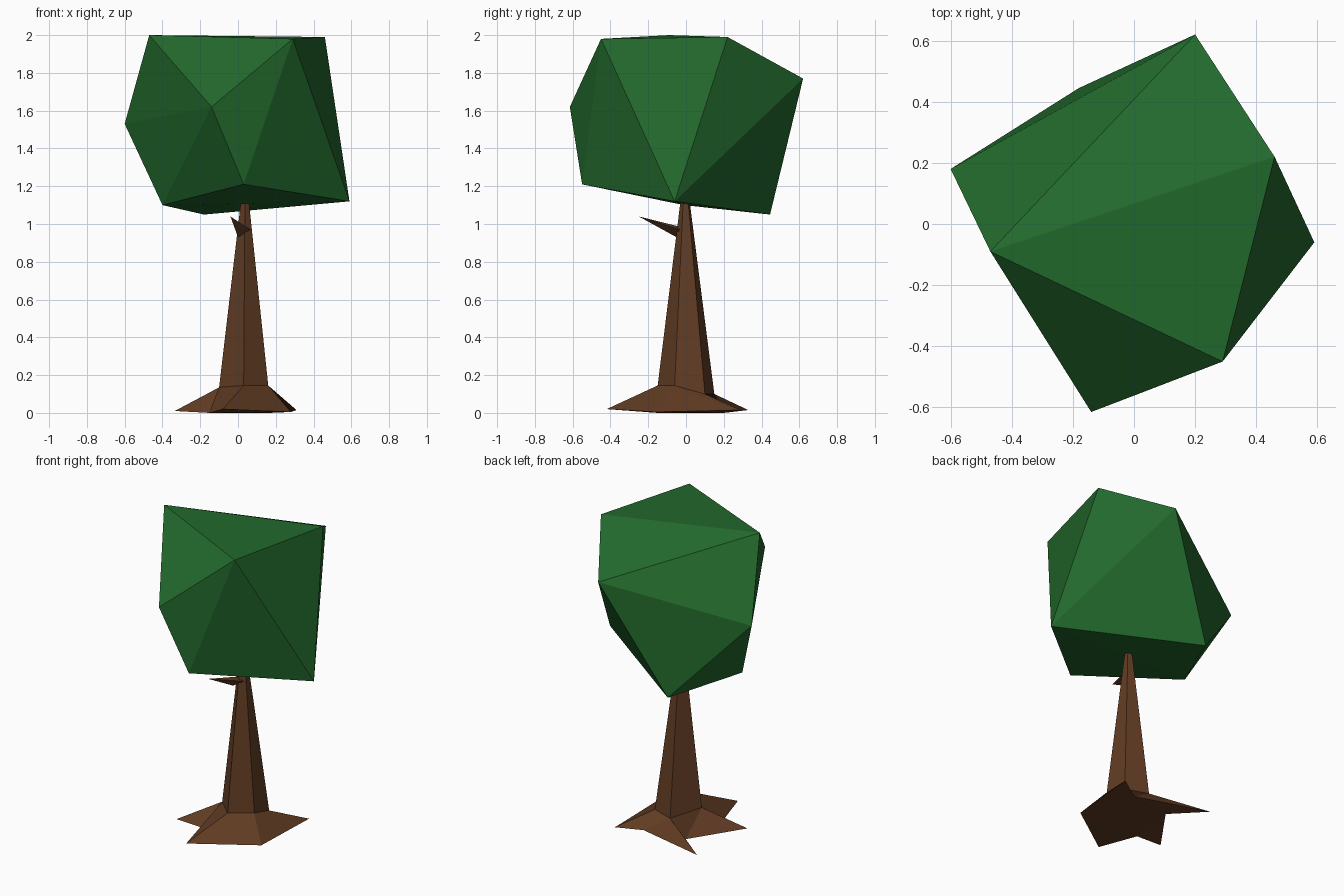
import bpy, bmesh

if "Cube" in bpy.data.objects:
    bpy.data.objects.remove(bpy.data.objects["Cube"])


def material(name, color):
    m = bpy.data.materials.new(name)
    m.diffuse_color = (*color, 1)
    m.use_nodes = True
    m.node_tree.nodes["Principled BSDF"].inputs["Base Color"].default_value = m.diffuse_color
    return m


def finish(bm, name, mat):
    bmesh.ops.recalc_face_normals(bm, faces=bm.faces)
    me = bpy.data.meshes.new(name)
    bm.to_mesh(me)
    bm.free()
    me.materials.append(mat)
    ob = bpy.data.objects.new(name, me)
    bpy.context.collection.objects.link(ob)
    return ob


def hull(name, points, mat):
    bm = bmesh.new()
    for p in points:
        bm.verts.new(p)
    bmesh.ops.convex_hull(bm, input=bm.verts)
    return finish(bm, name, mat)


leaf = material("leaf_green", (0.016, 0.14, 0.025))
bark = material("bark_brown", (0.12, 0.045, 0.017))

# Faceted leaf crown
hull("crown", [
    (0.20, 0.62, 1.77), (0.46, 0.22, 1.99), (0.59, -0.06, 1.12),
    (0.29, -0.45, 1.98), (-0.14, -0.615, 1.62), (-0.47, -0.09, 2.0),
    (-0.60, 0.18, 1.53), (-0.18, 0.445, 1.05), (0.03, -0.55, 1.21),
    (-0.40, -0.01, 1.10)], leaf)

# Five-sided tapering trunk, spreading into a star of roots
bm = bmesh.new()
base = [bm.verts.new(p) for p in (
    (0.03, -0.15, 0.145), (0.16, -0.06, 0.145), (0.155, 0.10, 0.10),
    (0.01, 0.15, 0.10), (-0.10, -0.02, 0.135))]
top = [bm.verts.new((0.04 + (v.co.x - 0.05) * 0.17,
                     -0.005 + v.co.y * 0.17, 1.11)) for v in base]
root = [bm.verts.new(p) for p in (
    (-0.08, -0.42, 0.02), (0.28, -0.16, 0.005), (0.31, 0.29, 0.015),
    (0.165, 0.20, 0), (-0.31, 0.33, 0.015), (-0.11, 0.16, 0),
    (-0.335, -0.155, 0.01), (-0.15, -0.15, 0))]
for i in range(5):
    j = (i + 1) % 5
    bm.faces.new((base[i], base[j], top[j], top[i]))
bm.faces.new(top)
# Root skirt: trunk corner, then the next points round the ground outline
for trunk, ground in (((0, 1), (1, 0)), ((1, 2), (2, 1)), ((2, 3), (3, 2)),
                      ((3,), (4, 3)), ((3, 4), (5, 4)), ((4,), (6, 5)),
                      ((4,), (7, 6)), ((4, 0), (0, 7))):
    bm.faces.new([base[t] for t in trunk] + [root[g] for g in ground])
bm.faces.new(root)
bmesh.ops.triangulate(bm, faces=[f for f in bm.faces if len(f.verts) > 5])
finish(bm, "trunk", bark)

# Broken branch stub
hull("branch", [(-0.04, -0.25, 1.04), (0.0, -0.05, 0.93),
                (0.065, -0.035, 0.97), (0.015, -0.03, 0.985)], bark)
